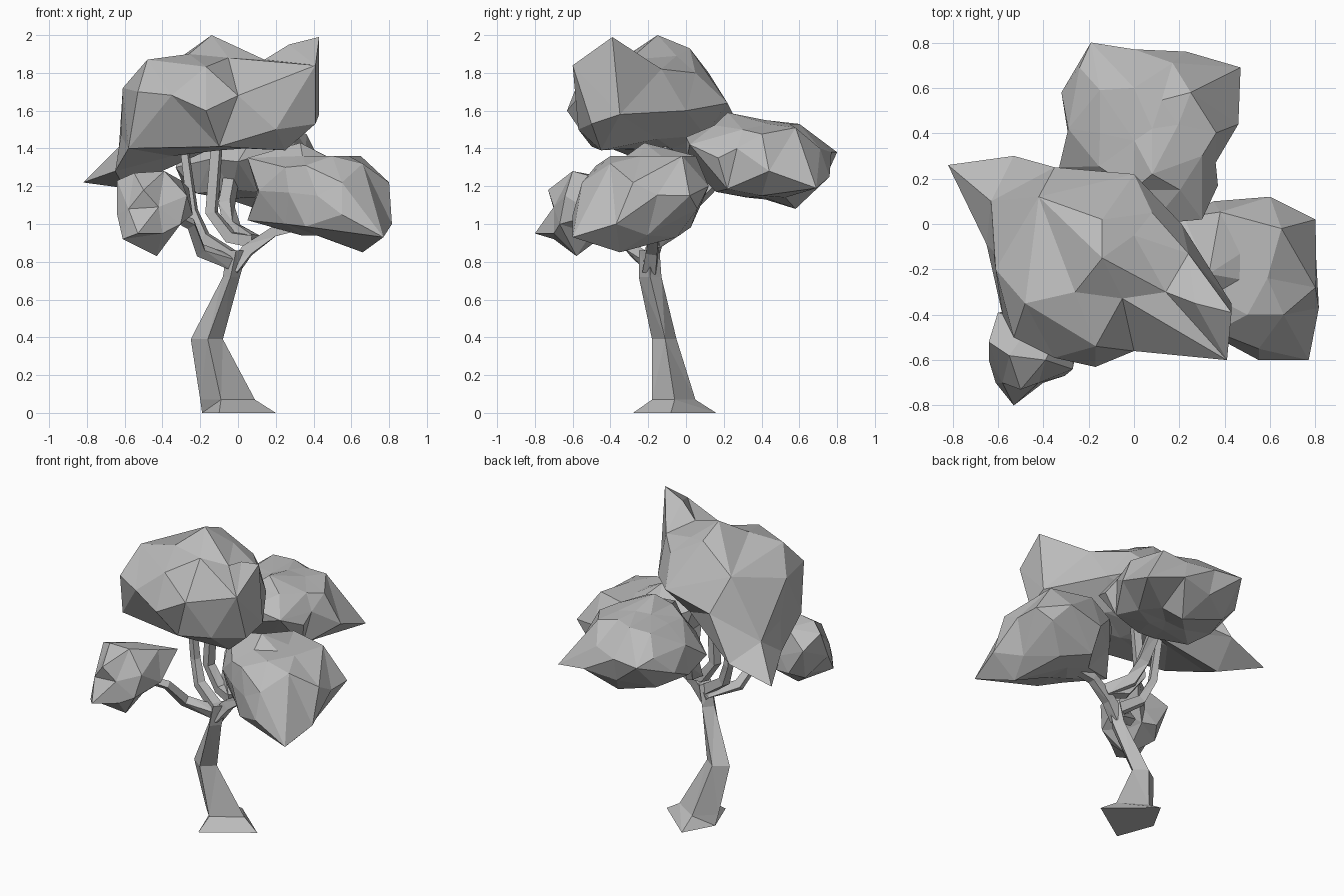
import bpy, bmesh, math, random
from mathutils import Vector

random.seed(4)
grey = bpy.data.materials.new("plain_grey")
grey.diffuse_color = (0.5, 0.5, 0.5, 1)


def finish(name, bm):
    bmesh.ops.recalc_face_normals(bm, faces=bm.faces)
    me = bpy.data.meshes.new(name)
    bm.to_mesh(me)
    bm.free()
    me.materials.append(grey)
    ob = bpy.data.objects.new(name, me)
    bpy.context.collection.objects.link(ob)


def blob(name, centre, keys, low, high, gap=0.38):
    """Faceted leaf clump: corner points joined as seen from the centre, with
    random in-between corners (kept between low and high) in wide gaps."""
    c = Vector(centre)
    offs = [Vector(k) - c for k in keys]
    known = list(offs)
    ball = bmesh.new()
    bmesh.ops.create_icosphere(ball, subdivisions=2, radius=1)
    for v in ball.verts:
        d = (v.co + Vector([random.uniform(-.1, .1) for _ in range(3)])).normalized()
        if min(d.angle(o) for o in offs) > gap:
            w = [1 / d.angle(o) ** 3 for o in known]
            r = sum(a * o.length for a, o in zip(w, known)) / sum(w)
            r *= random.uniform(.88, 1.0)
            if d.z > 0:
                r = min(r, (high - c.z) / d.z)
            elif d.z < 0:
                r = min(r, (low - c.z) / d.z)
            offs.append(d * r)
    ball.free()
    bm = bmesh.new()
    place = {}
    for o in offs:
        place[bm.verts.new(o.normalized())] = c + o
    bmesh.ops.convex_hull(bm, input=list(bm.verts))
    for v, p in place.items():
        if v.is_valid:
            v.co = p
    finish(name, bm)


def loft(name, rings):
    bm = bmesh.new()
    loops = [[bm.verts.new(p) for p in ring] for ring in rings]
    n = len(loops[0])
    for a, b in zip(loops, loops[1:]):
        for i in range(n):
            j = (i + 1) % n
            bm.faces.new((a[i], a[j], b[j], b[i]))
    bm.faces.new(loops[0])
    bm.faces.new(loops[-1])
    bmesh.ops.triangulate(bm, faces=bm.faces)
    finish(name, bm)


def branch(name, path, r0, r1, sides=4):
    pts = [Vector(p) for p in path]
    rings = []
    for i, p in enumerate(pts):
        t = (pts[min(i + 1, len(pts) - 1)] - pts[max(i - 1, 0)]).normalized()
        u = t.cross(Vector((0.3, 1, 0.1))).normalized()
        w = t.cross(u)
        r = r0 + (r1 - r0) * i / (len(pts) - 1)
        rings.append([p + r * (math.cos(a) * u + math.sin(a) * w)
                      for a in [2 * math.pi * (k + .5) / sides for k in range(sides)]])
    loft(name, rings)


# Trunk: leaning four-sided loft with flared foot; height, then right, back, left, front corners
trunk = [(0, (.2, -.08), (-.08, .16), (-.19, -.04), (-.1, -.28)),
         (.07, (.09, -.06), (-.08, .05), (-.2, -.06), (-.09, -.18)),
         (.39, (-.08, -.11), (-.16, -.05), (-.25, -.11), (-.16, -.18)),
         (.72, (.01, -.19), (-.03, -.13), (-.08, -.19), (-.04, -.25)),
         (.86, (.05, -.19), (0, -.14), (-.06, -.19), (-.01, -.25))]
loft("trunk", [[(x, y, ring[0]) for x, y in ring[1:]] for ring in trunk])

# Branches
branch("right_branch", [(-.03, -.19, .76), (.05, -.18, .86), (.19, -.17, .96), (.5, -.2, 1.03)], .05, .03)
branch("left_front_branch", [(-.02, -.19, .79), (-.2, -.28, .86), (-.25, -.4, 1.0), (-.42, -.55, 1.08)], .045, .025)
branch("left_branch", [(-.02, -.19, .82), (-.18, -.15, .93), (-.24, -.11, 1.07), (-.29, -.1, 1.45)], .045, .025)
branch("middle_branch", [(.08, -.17, .91), (-.04, -.13, .93), (-.14, -.11, 1.06), (-.11, -.12, 1.45)], .045, .035)
branch("back_branch", [(.08, -.17, .91), (-.03, -.06, .98), (-.06, .02, 1.1), (-.03, .2, 1.28)], .05, .045)

# Leaf clumps
blob("top_foliage", (-.1, -.2, 1.64), [
    (-.14, -.15, 2.0), (.43, -.39, 1.99), (.27, -.35, 1.95), (.14, -.3, 1.87),
    (.41, -.6, 1.84), (.41, -.5, 1.53), (.25, -.45, 1.39), (.24, -.13, 1.82),
    (.43, -.35, 1.58), (.21, 0, 1.6), (-.17, -.63, 1.6), (.0, -.56, 1.68), (.2, -.57, 1.5),
    (-.1, -.5, 1.41), (-.48, -.35, 1.87), (-.53, -.5, 1.7), (-.58, -.4, 1.4),
    (-.61, -.2, 1.72), (-.62, -.12, 1.47), (-.26, -.3, 1.9), (-.42, .12, 1.8),
    (-.14, .02, 1.93), (0, -.05, 1.89), (.0, .22, 1.64), (.08, .05, 1.8), (-.35, .25, 1.58),
    (-.53, .30, 1.31), (-.82, .26, 1.22), (-.63, .1, 1.41), (-.65, -.09, 1.28), (-.6, .08, 1.19),
    (-.1, .1, 1.47), (-.35, -.1, 1.36), (.1, -.15, 1.45), (-.1, -.25, 1.39)], 1.4, 1.88)

blob("right_foliage", (.45, -.23, 1.15), [
    (.05, -.15, 1.35), (.05, -.2, 1.02), (.22, .03, 1.28), (.35, .1, 1.15),
    (.6, .12, 1.2), (.7, .06, 1.08), (.8, .02, 1.15), (.8, -.28, 1.22),
    (.815, -.37, 1.0), (.77, -.6, .93), (.55, -.6, 1.05), (.42, -.53, 1.15),
    (.66, -.35, .85), (.42, -.3, .94), (.28, -.1, .97), (.55, -.05, .93),
    (.33, -.22, 1.43), (.65, -.02, 1.36), (.5, -.4, 1.36), (.66, -.4, 1.32),
    (.25, -.42, 1.3), (.25, -.38, 1.0), (.55, -.55, 1.22)], .94, 1.36)

blob("back_foliage", (.08, .42, 1.34), [
    (-.19, .8, 1.38), (0, .77, 1.38), (.17, .71, 1.4), (.23, .76, 1.25),
    (.47, .69, 1.19), (.46, .44, 1.28), (.36, .27, 1.4), (.37, .17, 1.35),
    (.3, .02, 1.42), (.08, .0, 1.46), (-.33, .25, 1.3), (-.29, .42, 1.42),
    (-.32, .58, 1.3), (-.24, .69, 1.42), (.1, .58, 1.08), (-.05, .42, 1.13),
    (.1, .16, 1.17), (0, .0, 1.33), (.08, .22, 1.59), (.0, .6, 1.53),
    (.25, .58, 1.51), (.3, .3, 1.5), (.08, .42, 1.55), (-.15, .4, 1.52),
    (.3, .4, 1.15), (-.2, .6, 1.18)], 1.14, 1.53)

blob("small_foliage", (-.45, -.56, 1.07), [
    (-.53, -.8, .95), (-.61, -.7, .92), (-.64, -.6, 1.05), (-.64, -.52, 1.23),
    (-.6, -.39, 1.15), (-.43, -.58, .83), (-.36, -.5, .95), (-.24, -.48, 1.05),
    (-.27, -.64, 1.15), (-.39, -.6, 1.28), (-.55, -.58, 1.27), (-.5, -.73, 1.18),
    (-.42, -.7, 1.09), (-.4, -.7, .95), (-.42, -.4, 1.07), (-.45, -.44, 1.25),
    (-.56, -.47, .93), (-.58, -.7, 1.08), (-.26, -.27, 1.19), (-.31, -.33, 1.1),
    (-.3, -.42, 1.23)], .92, 1.27, .5)

bpy.context.view_layer.update()
